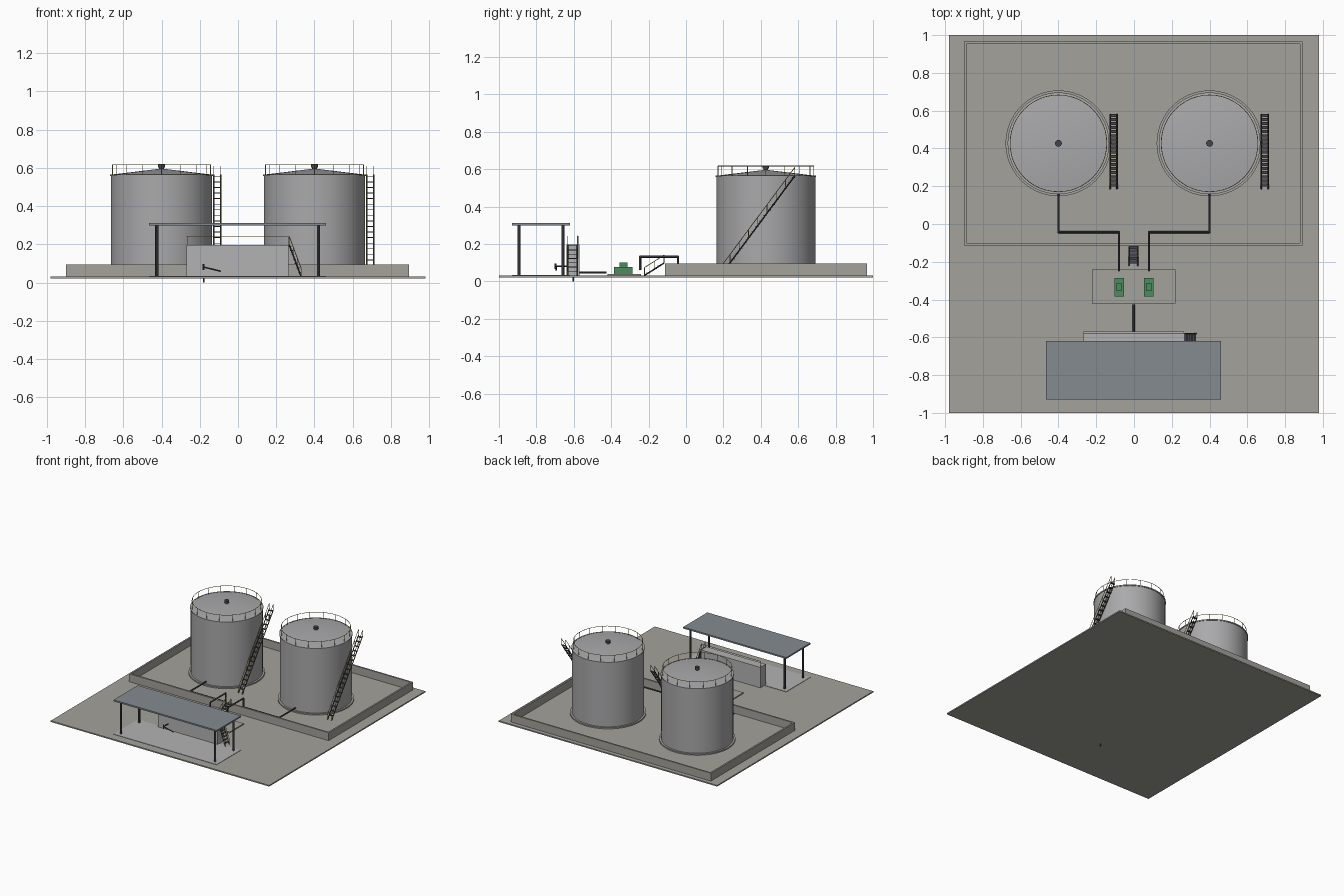
import bpy, bmesh, math
from mathutils import Vector, Matrix

if "Cube" in bpy.data.objects:
    bpy.data.objects.remove(bpy.data.objects["Cube"])


def material(name, col):
    m = bpy.data.materials.new(name)
    m.diffuse_color = (*col, 1)
    m.use_nodes = True
    m.node_tree.nodes["Principled BSDF"].inputs["Base Color"].default_value = m.diffuse_color
    return m


CONCRETE = material("concrete", (0.37, 0.36, 0.33))
PALE = material("pale_concrete", (0.45, 0.45, 0.45))
TANK = material("tank_paint", (0.40, 0.40, 0.41))
STEEL = material("dark_steel", (0.06, 0.06, 0.07))
GREEN = material("pump_green", (0.07, 0.27, 0.11))
ROOF = material("canopy_blue_grey", (0.23, 0.26, 0.28))
YELLOW = material("rail_yellow", (0.45, 0.36, 0.10))
G = 0.032  # top of the ground slab


def finish(name, bm, mat, smooth=False):
    bmesh.ops.recalc_face_normals(bm, faces=bm.faces)
    me = bpy.data.meshes.new(name)
    bm.to_mesh(me)
    bm.free()
    me.materials.append(mat)
    ob = bpy.data.objects.new(name, me)
    bpy.context.collection.objects.link(ob)
    if smooth:
        bpy.ops.object.select_all(action='DESELECT')
        ob.select_set(True)
        bpy.context.view_layer.objects.active = ob
        bpy.ops.object.shade_smooth_by_angle(angle=math.radians(30))
    return ob


def add_box(bm, x0, x1, y0, y1, z0, z1):
    m = Matrix.Translation(((x0 + x1) / 2, (y0 + y1) / 2, (z0 + z1) / 2))
    bmesh.ops.create_cube(bm, size=1, matrix=m @ Matrix.Diagonal((x1 - x0, y1 - y0, z1 - z0, 1)))


def add_rod(bm, a, b, r, n=8):
    a, b = Vector(a), Vector(b)
    d = b - a
    m = Matrix.Translation((a + b) / 2) @ d.to_track_quat('Z', 'Y').to_matrix().to_4x4()
    bmesh.ops.create_cone(bm, cap_ends=True, segments=n, radius1=r, radius2=r, depth=d.length, matrix=m)


def box(name, mat, *lims):
    bm = bmesh.new()
    add_box(bm, *lims)
    return finish(name, bm, mat)


def pipe(name, pts, r, mat=STEEL):
    bm = bmesh.new()
    for a, b in zip(pts, pts[1:]):
        add_rod(bm, a, b, r, 12)
    for p in pts[1:-1]:
        bmesh.ops.create_uvsphere(bm, u_segments=12, v_segments=8, radius=r, matrix=Matrix.Translation(p))
    return finish(name, bm, mat, True)


def lathe(name, profile, loc, mat, n=64):
    bm = bmesh.new()
    vs = [bm.verts.new((r, 0, z)) for r, z in profile]
    es = [bm.edges.new(p) for p in zip(vs, vs[1:])]
    bmesh.ops.spin(bm, geom=vs + es, cent=(0, 0, 0), axis=(0, 0, 1), angle=math.tau, steps=n)
    bmesh.ops.remove_doubles(bm, verts=bm.verts, dist=1e-5)
    bmesh.ops.translate(bm, verts=bm.verts, vec=loc)
    return finish(name, bm, mat, True)


def stair(name, bottom, top, width, steps, rail_h, posts):
    """Straight flight: two stringers, flat treads, a handrail on each side."""
    a, b = Vector(bottom), Vector(top)
    run = Vector((b.x - a.x, b.y - a.y, 0)).normalized()
    side = Vector((-run.y, run.x, 0)) * width / 2
    up = Vector((0, 0, rail_h))
    bm, rails = bmesh.new(), bmesh.new()
    for s in (side, -side):
        add_rod(bm, a + s, b + s, 0.004, 4)
        add_rod(rails, a + s + up, b + s + up, 0.002, 6)
        for i in range(posts):
            p = a.lerp(b, i / (posts - 1)) + s
            add_rod(rails, p, p + up, 0.002, 6)
    for i in range(1, steps + 1):
        p = a.lerp(b, i / (steps + 0.3))
        hx, hy = abs(side.x) + abs(run.x) * 0.008, abs(side.y) + abs(run.y) * 0.008
        add_box(bm, p.x - hx, p.x + hx, p.y - hy, p.y + hy, p.z - 0.002, p.z + 0.002)
    finish(name, bm, STEEL)
    finish(name + "_handrails", rails, YELLOW)


# ground slab and bund wall
box("ground_slab", CONCRETE, -0.98, 0.98, -1, 1, 0.022, G)
bm = bmesh.new()
t = 0.013
add_box(bm, -0.9, 0.893, -0.113, -0.113 + t, G, 0.096)
add_box(bm, -0.9, 0.893, 0.967 - t, 0.967, G, 0.096)
for x in (-0.9, 0.893 - t):
    add_box(bm, x, x + t, -0.113 + t, 0.967 - t, G, 0.096)
finish("bund_wall", bm, CONCRETE)

# two storage tanks with feed pipes, pumps and stairs
for s, tag in ((-1, "left"), (1, "right")):
    cx, cy = 0.4 * s, 0.427
    lathe(tag + "_tank_base", [(0, G), (0.28, G), (0.28, 0.042), (0, 0.042)], (cx, cy, 0), CONCRETE)
    lathe(tag + "_tank", [(0, 0.042), (0.265, 0.042), (0.265, 0.565), (0, 0.597)], (cx, cy, 0), TANK)
    lathe(tag + "_tank_curb", [(0.262, 0.558), (0.269, 0.558), (0.269, 0.567), (0.262, 0.567), (0.262, 0.558)],
          (cx, cy, 0), TANK)
    lathe(tag + "_tank_vent", [(0, 0.59), (0.012, 0.59), (0.012, 0.603), (0.018, 0.603), (0.018, 0.62), (0, 0.62)],
          (cx, cy, 0), STEEL, 20)

    # roof edge railing
    bm = bmesh.new()
    n = 48
    ring = [Vector((cx + 0.256 * math.cos(math.tau * i / n), cy + 0.256 * math.sin(math.tau * i / n), 0.617))
            for i in range(n)]
    for i, p in enumerate(ring):
        add_rod(bm, p, ring[(i + 1) % n], 0.002, 6)
        if i % 3 == 0:
            add_rod(bm, (p.x, p.y, 0.563), p, 0.002, 6)
    finish(tag + "_tank_railing", bm, YELLOW)

    sx = cx + 0.292
    stair(tag + "_tank_stair", (sx, 0.185, G), (sx, 0.582, 0.565), 0.036, 18, 0.045, 9)

    # feed pipe crossing over the wall to the pump
    px = 0.079 * s
    pipe(tag + "_feed_pipe", [(cx, 0.18, 0.06), (cx, -0.043, 0.06), (px, -0.043, 0.06), (px, -0.043, 0.132),
                              (px, -0.245, 0.132), (px, -0.245, 0.06), (px, -0.29, 0.06)][:6], 0.006)
    box(tag + "_pump_body", GREEN, px - 0.025, px + 0.025, -0.385, -0.287, 0.039, 0.077)
    box(tag + "_pump_motor", GREEN, px - 0.013, px + 0.013, -0.355, -0.312, 0.077, 0.102)

# pump pad, delivery pipe and crossover stair
box("pump_pad", CONCRETE, -0.222, 0.22, -0.42, -0.24, G, 0.04)
pipe("delivery_pipe", [(-0.002, -0.425, 0.048), (-0.002, -0.58, 0.048)], 0.006)
stair("crossover_stair", (-0.002, -0.222, G), (-0.002, -0.118, 0.098), 0.044, 5, 0.042, 3)

# loading dock with rail and side stair
box("loading_dock", PALE, -0.268, 0.265, -0.64, -0.57, G, 0.198)
bm = bmesh.new()
for y in (-0.578,):
    add_rod(bm, (-0.268, y, 0.243), (0.265, y, 0.243), 0.002, 6)
    for x in (-0.265, 0.262):
        add_rod(bm, (x, y, 0.198), (x, y, 0.243), 0.002, 6)
finish("dock_rail", bm, YELLOW)
stair("dock_stair", (0.33, -0.607, G), (0.268, -0.607, 0.198), 0.05, 7, 0.044, 4)

# loading arm
pipe("loading_arm", [(-0.18, -0.602, 0), (-0.18, -0.602, 0.082), (-0.18, -0.695, 0.082), (-0.09, -0.695, 0.06)], 0.004)
pipe("arm_joint", [(-0.18, -0.697, 0.066), (-0.18, -0.697, 0.097)], 0.005)

# canopy over the truck bay
box("bay_pad", PALE, -0.465, 0.46, -0.93, -0.62, G, 0.035)
box("canopy_roof", ROOF, -0.465, 0.46, -0.93, -0.62, 0.3, 0.312)
for x, a in ((-0.425, "left"), (0.42, "right")):
    for y, b in ((-0.893, "front"), (-0.658, "back")):
        pipe(f"canopy_post_{b}_{a}", [(x, y, G), (x, y, 0.3)], 0.008)
